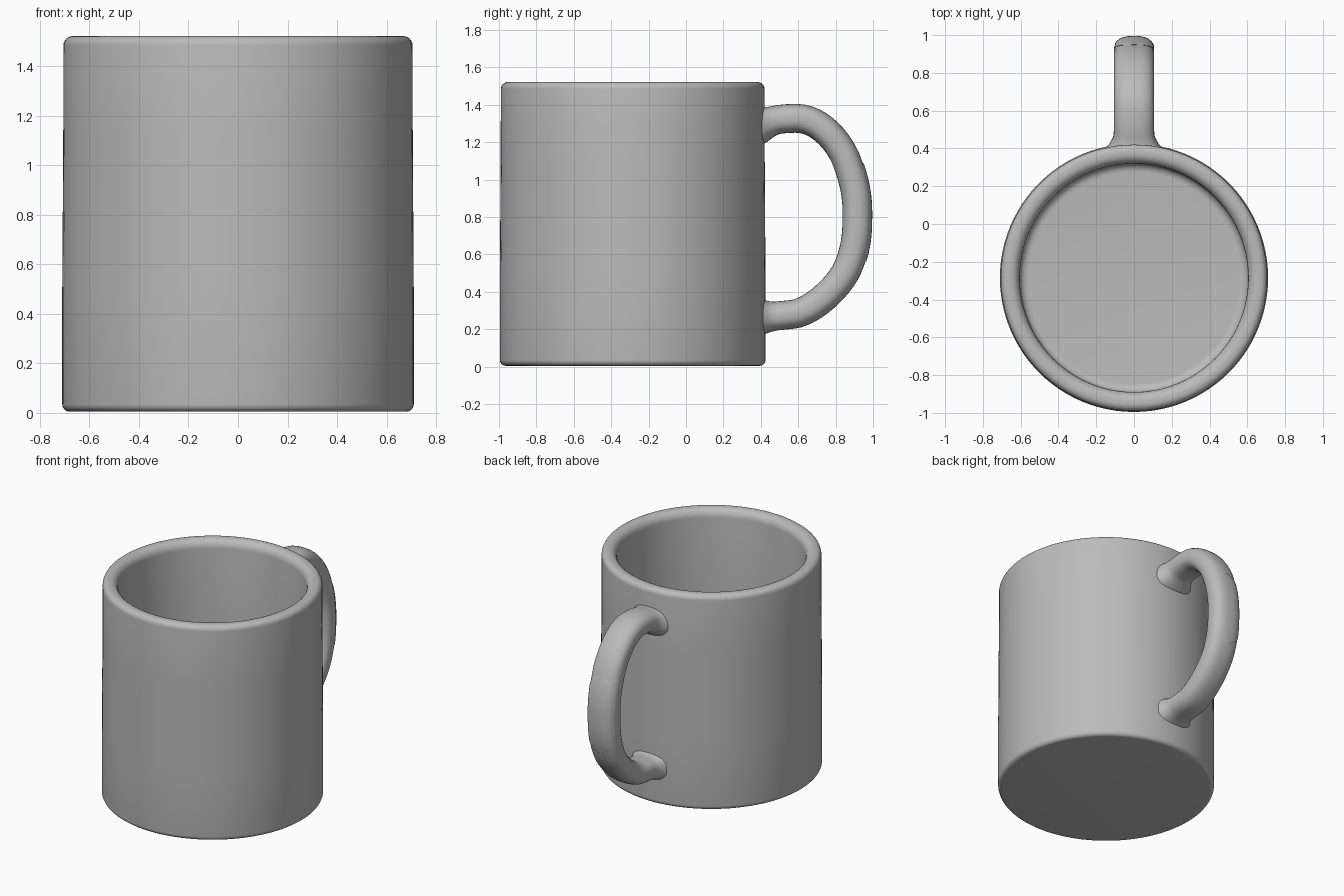
import bpy, bmesh, math
from mathutils import Vector
from mathutils.geometry import interpolate_bezier

cube = bpy.data.objects.get("Cube")
if cube:
    bpy.data.objects.remove(cube, do_unlink=True)

grey = bpy.data.materials.new("ceramic_grey")
grey.use_nodes = True
COLOUR = (0.5, 0.5, 0.5, 1)
grey.diffuse_color = COLOUR
grey.node_tree.nodes["Principled BSDF"].inputs["Base Color"].default_value = COLOUR

AXIS_Y = -0.285


def loft(name, rings):
    """Skin closed rings of points and cap both ends."""
    bm = bmesh.new()
    loops = [[bm.verts.new(p) for p in ring] for ring in rings]
    for a, b in zip(loops, loops[1:]):
        for i in range(len(a)):
            j = (i + 1) % len(a)
            bm.faces.new((a[i], a[j], b[j], b[i]))
    bm.faces.new(loops[0])
    bm.faces.new(loops[-1])
    bmesh.ops.recalc_face_normals(bm, faces=bm.faces)
    mesh = bpy.data.meshes.new(name)
    bm.to_mesh(mesh)
    bm.free()
    mesh.materials.append(grey)
    obj = bpy.data.objects.new(name, mesh)
    bpy.context.collection.objects.link(obj)
    bpy.ops.object.select_all(action="DESELECT")
    obj.select_set(True)
    bpy.context.view_layer.objects.active = obj
    bpy.ops.object.shade_smooth_by_angle(angle=math.radians(40))
    return obj


def corner(cx, cz, rx, rz, start, end, steps=6):
    """Rounded profile corner, angles in degrees."""
    angles = [math.radians(start + (end - start) * i / steps) for i in range(steps + 1)]
    return [(cx + rx * math.cos(a), cz + rz * math.sin(a)) for a in angles]


# Cup: one lathed wall with rounded foot, rolled rim and flat inner floor
profile = (corner(0.68, 0.035, 0.03, 0.03, -90, 0)
           + [(0.71, 0.5), (0.706, 1.1)]
           + corner(0.668, 1.485, 0.037, 0.037, 0, 90)
           + corner(0.655, 1.465, 0.05, 0.057, 90, 180)
           + [(0.605, 0.8)]
           + corner(0.56, 0.14, 0.045, 0.04, 0, -90))
SIDES = 96
turns = [2 * math.pi * i / SIDES for i in range(SIDES)]
loft("cup", [[(r * math.cos(t), AXIS_Y + r * math.sin(t), z) for t in turns]
             for r, z in profile])

# Handle centreline in the y-z plane: anchors with their tangent handles
anchors = [((0.36, 1.285), (0.10, 0.02)), ((0.59, 1.328), (0.13, 0.0)),
           ((0.863, 1.09), (0.035, -0.10)), ((0.914, 0.82), (0.0, -0.10)),
           ((0.865, 0.53), (-0.045, -0.105)), ((0.57, 0.28), (-0.10, -0.01)),
           ((0.36, 0.265), (-0.08, 0.0))]
path = []
for (p, d), (q, e) in zip(anchors, anchors[1:]):
    p, d, q, e = (Vector((0, *v)) for v in (p, d, q, e))
    path += interpolate_bezier(p, p + d, q - e, q, 13)[:-1]
path.append(q)


def frame(i):
    """Direction across the handle, pointing away from the opening."""
    t = (path[min(i + 1, len(path) - 1)] - path[max(i - 1, 0)]).normalized()
    return Vector((0, -t.z, t.y))


def section(i, half_width, half_depth, start=0, end=360, count=32):
    """Rounded, slightly squared cross-section or part of one."""
    out, pts = frame(i), []
    for k in range(count):
        a = math.radians(start + (end - start) * k / count)
        c, s = math.cos(a), math.sin(a)
        x = math.copysign(abs(c) ** 0.8, c) * half_width
        n = math.copysign(abs(s) ** 0.8, s) * half_depth
        pts.append(path[i] + Vector((x, 0, 0)) + out * n)
    return pts


def flare(i):
    """Widen the handle where it blends into the wall."""
    return max(0, 1 - (path[i].y - 0.4) / 0.09) ** 2


loft("handle", [section(i, 0.107 + 0.04 * min(flare(i), 1.2),
                        0.077 + 0.025 * min(flare(i), 1.2))
                for i in range(len(path))])

# Thumb pad: thin raised panel on the outer face, rounded at its ends
pad = [i for i, p in enumerate(path) if 0.58 < p.z < 1.08 and p.y > 0.8]
rings = []
for k, i in enumerate(pad):
    u = 2 * k / (len(pad) - 1) - 1
    sweep = 68 * (1 - abs(u) ** 6) + 4
    side = -1 if frame(i).y < 0 else 1
    rings.append(section(i, 0.109, side * 0.082, 90 - sweep, 90 + sweep, 24))
loft("thumb_pad", rings)
